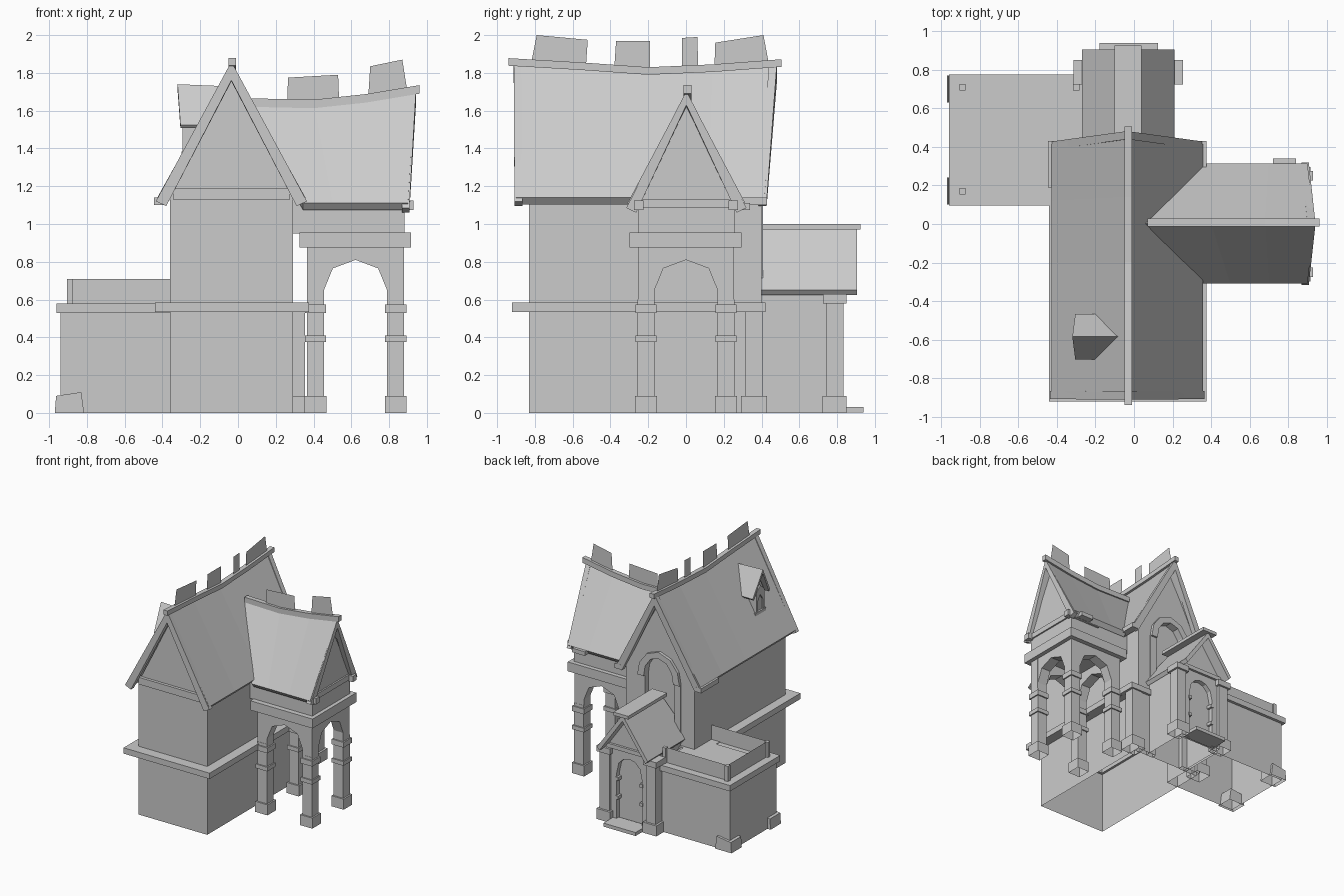
import bpy, bmesh

cube = bpy.data.objects.get("Cube")
if cube:
    bpy.data.objects.remove(cube, do_unlink=True)

stone = bpy.data.materials.new("plain_grey")
stone.use_nodes = True
grey = (0.6, 0.6, 0.6, 1)
stone.diffuse_color = grey
stone.node_tree.nodes["Principled BSDF"].inputs["Base Color"].default_value = grey


def place(axis, centre, along, across, z):
    """Map a point on a part that runs along the x or the y axis."""
    return (along, centre + across, z) if axis == "x" else (centre + across, along, z)


def loft(name, rings):
    """Join closed rings, cap the ends, leave faces on the ground open; one ring is a plate."""
    bm = bmesh.new()
    loops = [[bm.verts.new(p) for p in ring] for ring in rings]
    count = len(loops[0])
    for a, b in zip(loops, loops[1:]):
        for i in range(count):
            j = (i + 1) % count
            bm.faces.new((a[i], a[j], b[j], b[i]))
    bm.faces.new(loops[0])
    if len(loops) > 1:
        bm.faces.new(loops[-1])
    bmesh.ops.recalc_face_normals(bm, faces=bm.faces)
    ground = [f for f in bm.faces if all(v.co.z == 0 for v in f.verts)]
    bmesh.ops.delete(bm, geom=ground, context="FACES_ONLY")
    mesh = bpy.data.meshes.new(name)
    bm.to_mesh(mesh)
    bm.free()
    mesh.materials.append(stone)
    bpy.context.collection.objects.link(bpy.data.objects.new(name, mesh))


def prism(name, axis, centre, profile, *stops):
    loft(name, [[place(axis, centre, t, s, z) for s, z in profile] for t in stops])


def box(name, x, y, z):
    profile = [(x[0], z[0]), (x[1], z[0]), (x[1], z[1]), (x[0], z[1])]
    prism(name, "y", 0, profile, *y)


def roof(name, axis, centre, half, eave_z, stations, cut=(0.03, 0.036), drop=0.072):
    """Gabled shell; each station is ridge position, ridge height, eave position."""
    rings = []
    for ridge_t, ridge_z, eave_t in stations:
        inner, low = half - cut[0], eave_z - cut[1]
        ring = [(eave_t, -half, eave_z), (ridge_t, 0, ridge_z), (eave_t, half, eave_z),
                (eave_t, inner, low), (ridge_t, 0, ridge_z - drop), (eave_t, -inner, low)]
        rings.append([place(axis, centre, *p) for p in ring])
    loft(name, rings)


def ridge_beam(name, axis, centre, half, height, points):
    loft(name, [[place(axis, centre, t, s, z + dz) for s, dz in
                 ((-half, 0), (half, 0), (half, height), (-half, height))]
                for t, z in points])


def gable_body(name, axis, centre, half, low, eave, peak, start, end):
    profile = [(-half, low), (half, low), (half, eave), (0, peak), (-half, eave)]
    prism(name, axis, centre, profile, start, end)


def arch_wall(name, axis, centre, outer, low, high, peak, arch, start, end):
    """Wall with an arched opening that runs out through its lower edge."""
    right, top = arch[:-1], arch[-1]
    left = [(-s, z) for s, z in reversed(right)]
    foot = right[0][0]
    profile = [(-foot, low), (-outer, low), (-outer, high), (0, peak), (outer, high),
               (outer, low), (foot, low)] + right + [top] + left
    prism(name, axis, centre, profile, start, end)


def post(name, x, y, tiers):
    for part, half, low, high in tiers:
        box(name + "_" + part, (x - half, x + half), (y - half, y + half), (low, high))


MID = -0.035  # centre line of the hall

# Main hall: walls, string course, roof, verge boards, ridge
gable_body("hall_walls", "y", MID, 0.325, 0, 1.14, 1.78, -0.83, 0.36)
for x in ((-0.44, -0.34), (0.27, 0.375)):
    box("hall_string_course_side", x, (-0.92, 0.42), (0.535, 0.585))
for y in ((-0.92, -0.81), (0.34, 0.42)):
    box("hall_string_course_end", (-0.34, 0.27), y, (0.535, 0.585))
box("front_gable_beam", (-0.345, 0.275), (-0.855, -0.82), (1.13, 1.19))
roof("hall_roof", "y", MID, 0.392, 1.14,
     [(-0.9, 1.845, -0.9), (-0.55, 1.815, -0.55), (-0.2, 1.795, -0.2),
      (0.14, 1.81, 0.12), (0.47, 1.84, 0.415)])
for stations in ([(-0.912, 1.86, -0.908), (-0.87, 1.855, -0.866)],
                 [(0.44, 1.855, 0.385), (0.482, 1.86, 0.427)]):
    roof("hall_verge_boards", "y", MID, 0.4, 1.12, stations, (0.055, 0.025), 0.1)
ridge_beam("hall_ridge", "y", -0.03, 0.02, 0.04,
           [(-0.94, 1.838), (-0.55, 1.815), (-0.2, 1.79), (0.14, 1.805), (0.505, 1.832)])
for side, x in (("right", -0.415), ("left", 0.345)):
    box(side + "_hall_purlin", (x - 0.03, x + 0.03), (0.19, 0.43), (1.1, 1.14))

# Broken ridge crests, flat plates
hall_crests = [
    [(-0.82, 1.85), (-0.79, 2.0), (-0.52, 1.975), (-0.53, 1.83)],
    [(-0.38, 1.82), (-0.37, 1.97), (-0.19, 1.97), (-0.19, 1.81)],
    [(-0.02, 1.81), (-0.02, 1.985), (0.06, 1.99), (0.065, 1.82)],
    [(0.15, 1.82), (0.155, 1.96), (0.41, 2.0), (0.44, 1.84)]]
porch_crests = [
    [(0.26, 1.64), (0.265, 1.775), (0.53, 1.79), (0.535, 1.66)],
    [(0.69, 1.68), (0.7, 1.835), (0.87, 1.87), (0.895, 1.71)]]
for crest in hall_crests:
    prism("hall_ridge_crest", "x", 0, crest, -0.03)
for crest in porch_crests:
    prism("porch_ridge_crest", "y", 0, crest, 0.008)

# Corner posts at the back of the hall
for side, x in (("right", -0.38), ("left", 0.308)):
    post(side + "_back_corner", x, 0.36,
         [("base", 0.068, 0, 0.09), ("shaft", 0.047, 0.09, 0.54)])

# Recessed arch and hood on the back gable
surround = [(0.14, 1.1), (0.125, 1.19), (0.075, 1.26), (0, 1.285)]
arch_wall("back_gable_wall", "y", MID, 0.325, 0, 1.14, 1.78, surround, 0.355, 0.4)
hood = [(-0.2, 1.1), (-0.18, 1.21), (-0.11, 1.3), (0, 1.34)]
hood += [(-s, z) for s, z in reversed(hood[:-1])]
opening = surround + [(-s, z) for s, z in reversed(surround[:-1])]
prism("back_arch_hood", "y", MID, hood + opening, 0.38, 0.425)
for side in (-1, 1):
    x = MID + side * 0.17
    box("back_arch_pilaster", (x - 0.03, x + 0.03), (0.38, 0.408), (0.6, 1.1))

# Dormer on the right roof slope
gable_body("dormer_walls", "x", -0.585, 0.06, 1.36, 1.55, 1.66, -0.285, -0.15)
roof("dormer_roof", "x", -0.585, 0.117, 1.525,
     [(-0.32, 1.74, -0.305), (-0.08, 1.73, -0.2)], (0.014, 0.016), 0.032)
box("dormer_sill", (-0.3, -0.27), (-0.655, -0.515), (1.36, 1.385))
arch_wall("dormer_window_frame", "x", -0.585, 0.055, 1.385, 1.55, 1.6,
          [(0.035, 1.47), (0, 1.52)], -0.295, -0.28)

# Open porch on the left side: columns, arches, entablature, roof
PORCH = 0.622
for x in (0.41, 0.835):
    for y in (-0.212, 0.212):
        post("porch_column", x, y,
             [("base", 0.058, 0, 0.09), ("shaft", 0.045, 0.09, 0.6),
              ("ring", 0.056, 0.375, 0.41), ("capital", 0.056, 0.53, 0.575)])
arch = [(0.167, 0.65), (0.12, 0.765), (0, 0.81)]
for y in (-0.255, 0.17):
    arch_wall("porch_arch_side", "y", PORCH, 0.258, 0.575, 0.9, 0.9, arch, y, y + 0.085)
for x in (0.365, 0.79):
    arch_wall("porch_arch_end", "x", 0, 0.254, 0.575, 0.9, 0.9, arch, x, x + 0.089)
box("porch_entablature", (0.325, 0.915), (-0.298, 0.295), (0.875, 0.955))
gable_body("porch_gable", "x", 0.002, 0.256, 0.95, 1.12, 1.62, 0.29, 0.882)
box("porch_gable_beam", (0.86, 0.895), (-0.23, 0.23), (1.085, 1.13))
roof("porch_roof", "x", 0.002, 0.312, 1.11,
     [(0.05, 1.645, 0.345), (0.4, 1.635, 0.5), (0.68, 1.66, 0.7), (0.935, 1.7, 0.9)])
roof("porch_verge_boards", "x", 0.002, 0.318, 1.085,
     [(0.9, 1.7, 0.868), (0.942, 1.705, 0.907)], (0.052, 0.025), 0.075)
ridge_beam("porch_ridge", "x", 0.008, 0.02, 0.045,
           [(0.07, 1.62), (0.4, 1.613), (0.68, 1.643), (0.962, 1.69)])
for y in (-0.25, 0.25):
    box("porch_purlin", (0.6, 0.93), (y - 0.025, y + 0.025), (1.075, 1.125))
box("porch_eave_block", (0.72, 0.84), (0.25, 0.34), (1.075, 1.11))

# Entry at the back: walls, arched doorway, posts, roof, step
DOOR = -0.03
gable_body("entry_walls", "y", DOOR, 0.2, 0, 0.65, 0.93, 0.36, 0.77)
door_arch = [(0.12, 0.42), (0.1, 0.51), (0.055, 0.555), (0, 0.57)]
arch_wall("entry_front", "y", DOOR, 0.2, 0, 0.65, 0.93, door_arch, 0.765, 0.81)
box("entry_gable_beam", (DOOR - 0.21, DOOR + 0.21), (0.8, 0.83), (0.63, 0.665))
for side in (-1, 1):
    post("entry_post", DOOR + side * 0.22, 0.787,
         [("base", 0.064, 0, 0.09), ("shaft", 0.046, 0.09, 0.6),
          ("capital", 0.063, 0.58, 0.63)])
    for z in (0.2, 0.36):
        x = DOOR + side * 0.115
        box("door_quoin", (x - 0.014, x + 0.014), (0.77, 0.818), (z, z + 0.028))
roof("entry_roof", "y", DOOR, 0.24, 0.65, [(0.4, 0.985, 0.335), (0.905, 0.985, 0.905)],
     (0.022, 0.027), 0.054)
box("entry_ridge_cap", (-0.1, 0.04), (0.4, 0.925), (0.972, 1.0))
box("entry_step", (-0.18, 0.125), (0.78, 0.94), (0.002, 0.032))

# Low wing with a terrace on the right side
box("terrace_block", (-0.94, -0.25), (0.12, 0.75), (0, 0.54))
box("terrace_slab", (-0.96, -0.25), (0.097, 0.775), (0.53, 0.58))
box("terrace_floor", (-0.83, -0.27), (0.22, 0.645), (0.575, 0.585))
for y in (0.17, 0.71):
    prism("terrace_parapet_long", "y", 0,
          [(-0.89, 0.58), (-0.28, 0.58), (-0.28, 0.71), (-0.89, 0.71)], y)
prism("terrace_parapet_end", "x", 0,
      [(0.17, 0.58), (0.71, 0.58), (0.71, 0.71), (0.17, 0.71)], -0.89)
for x, y in ((-0.89, 0.17), (-0.89, 0.71), (-0.3, 0.71)):
    box("terrace_post", (x - 0.016, x + 0.016), (y - 0.016, y + 0.016), (0.58, 0.71))
foot = [(-0.97, 0), (-0.963, 0.09), (-0.83, 0.11), (-0.815, 0)]
for y in (0.1, 0.63):
    prism("terrace_corner_stone", "y", 0, foot, y, y + 0.14)
